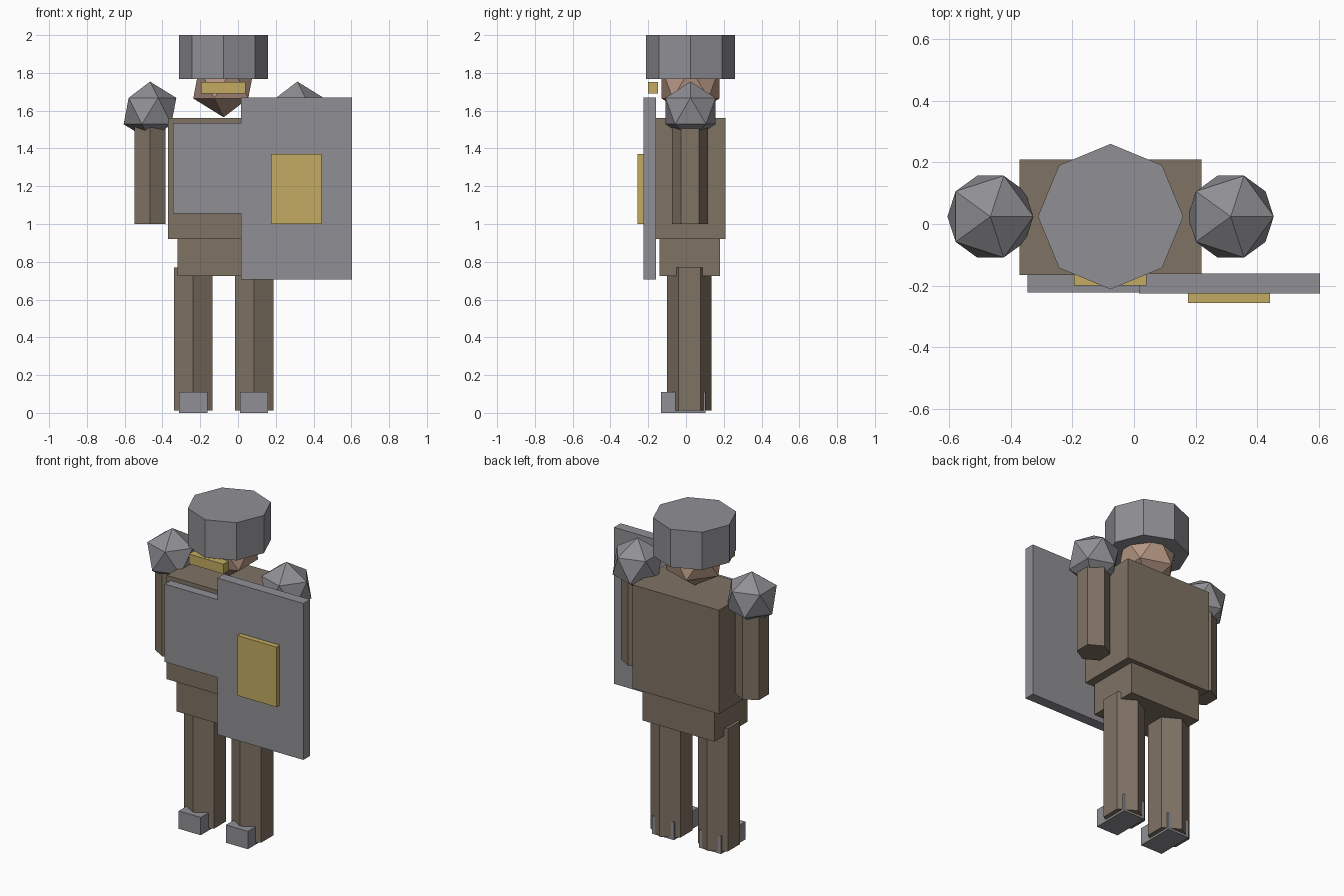
import bpy
from math import pi

if "Cube" in bpy.data.objects:
    bpy.data.objects.remove(bpy.data.objects["Cube"], do_unlink=True)

BODY_X, BODY_Y = -0.076, 0.022   # centre line of the figure


def material(name, r, g, b):
    m = bpy.data.materials.new(name)
    m.use_nodes = True
    m.diffuse_color = (r, g, b, 1)
    m.node_tree.nodes["Principled BSDF"].inputs["Base Color"].default_value = (r, g, b, 1)
    return m


steel = material("steel grey", 0.28, 0.28, 0.30)
cloth = material("brown cloth", 0.215, 0.17, 0.127)
gold = material("gold", 0.55, 0.41, 0.12)
skin = material("skin", 0.47, 0.31, 0.23)


def finish(name, mat):
    ob = bpy.context.object
    ob.name = ob.data.name = name
    ob.data.materials.append(mat)
    return ob


def box(name, mat, x, y, z):
    """Box spanning the given (low, high) pairs."""
    spans = (x, y, z)
    bpy.ops.mesh.primitive_cube_add(size=1, location=[(a + b) / 2 for a, b in spans])
    ob = finish(name, mat)
    ob.scale = [b - a for a, b in spans]
    bpy.ops.object.transform_apply(location=False, rotation=False)
    return ob


def prism(name, mat, sides, radius, x, y, z):
    """Upright prism with a corner pointing to the back."""
    bpy.ops.mesh.primitive_cylinder_add(vertices=sides, radius=radius, depth=z[1] - z[0],
                                        location=(x, y, sum(z) / 2))
    return finish(name, mat)


def ball(name, mat, radius, x, z):
    bpy.ops.mesh.primitive_ico_sphere_add(subdivisions=1, radius=radius,
                                          location=(x, BODY_Y + 0.002, z))
    return finish(name, mat)


# Torso and hips
box("torso", cloth, (-0.371, 0.219), (-0.165, 0.209), (0.92, 1.56))
box("hips", cloth, (-0.321, 0.169), (-0.141, 0.181), (0.725, 0.93))
box("chest_plate", steel, (-0.345, 0.193), (-0.222, -0.158), (1.055, 1.535))

# Head, helmet and visor
ball("head", skin, 0.18, BODY_X, 1.745)
prism("helmet", steel, 8, 0.236, BODY_X, BODY_Y + 0.002, (1.767, 2.0))
box("visor", gold, (-0.195, 0.04), (-0.2, -0.147), (1.692, 1.752))

# Limbs on both sides
for side, s in (("right", -1), ("left", 1)):
    arm_x = BODY_X + s * 0.39
    leg_x = BODY_X + s * 0.161
    prism(side + "_arm", cloth, 6, 0.095, arm_x, BODY_Y, (1.0, 1.56))
    ball(side + "_shoulder_guard", steel, 0.156, arm_x, 1.598)
    prism(side + "_leg", cloth, 6, 0.118, leg_x, BODY_Y - 0.004, (0.013, 0.77))
    box(side + "_boot", steel, (leg_x - 0.075, leg_x + 0.075), (-0.132, 0.104), (0, 0.11))

# Shield with raised emblem plate
box("shield", steel, (0.016, 0.604), (-0.225, -0.16), (0.705, 1.67))
box("shield_emblem", gold, (0.175, 0.442), (-0.257, -0.22), (1.0, 1.37))
